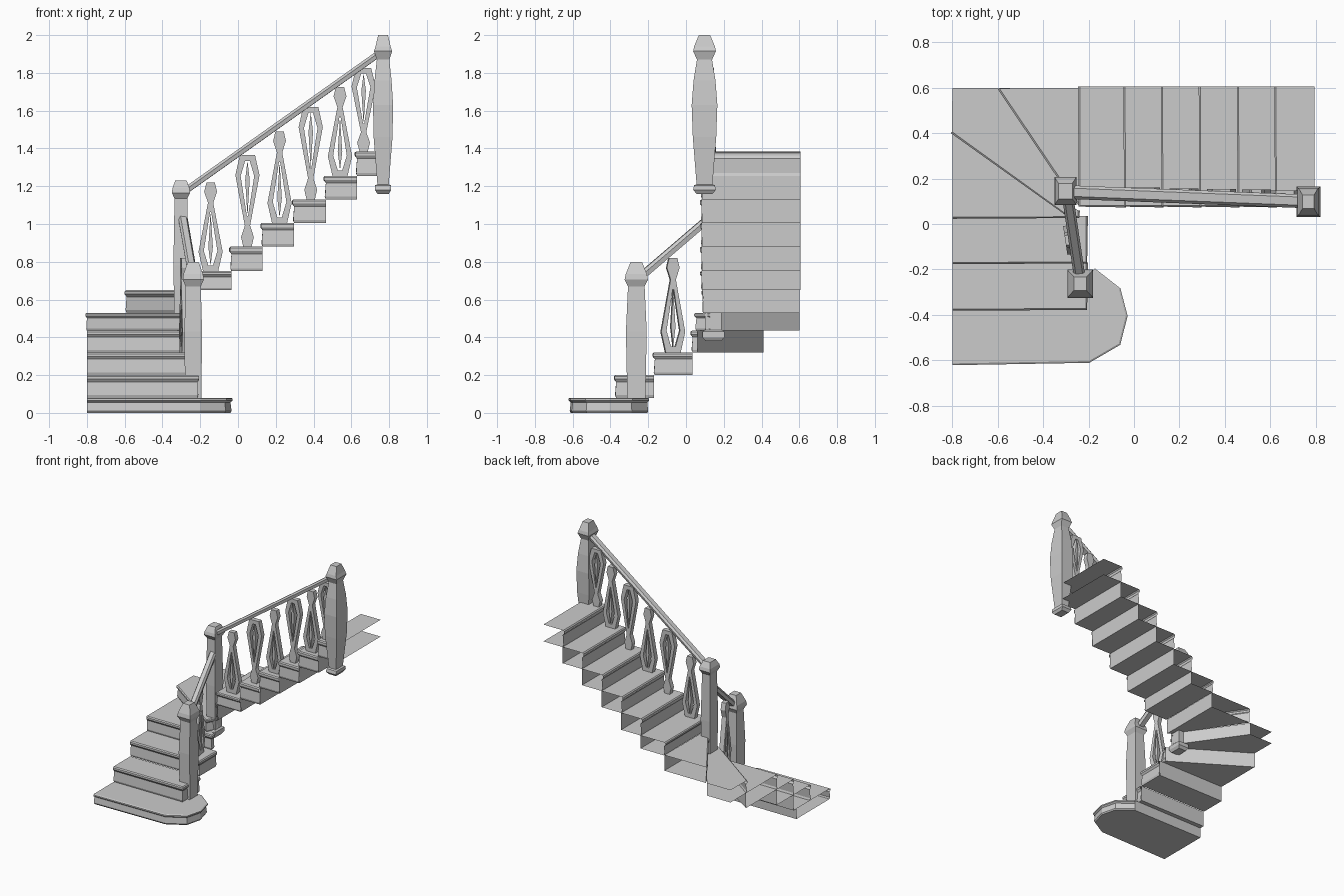
import bpy, bmesh
from mathutils import Vector, Matrix

if "Cube" in bpy.data.objects:
    bpy.data.objects.remove(bpy.data.objects["Cube"])


def finish(name, bm):
    bmesh.ops.remove_doubles(bm, verts=bm.verts, dist=1e-5)
    me = bpy.data.meshes.new(name)
    bm.to_mesh(me)
    bm.free()
    ob = bpy.data.objects.new(name, me)
    bpy.context.collection.objects.link(ob)
    return ob


def step(name, shown, hidden, z0, z1, back=True):
    """Hollow step: 'shown' is the moulded outline (riser, inner side), 'hidden' the back points."""
    pts = [Vector(p) for p in shown]
    normals = [Vector((b.y - a.y, a.x - b.x)).normalized() for a, b in zip(pts, pts[1:])]
    out = []
    for i in range(len(pts)):
        n = normals[max(i - 1, 0)] + normals[min(i, len(normals) - 1)]
        out.append(n.normalized())
    bm = bmesh.new()
    h = z1 - z0
    rings = []
    for t, d in ((0, 0), (.12, .006), (.7, .0), (.82, .012), (.94, .012), (1, .004)):
        rings.append([bm.verts.new((*(p + n * d), z0 + t * h)) for p, n in zip(pts, out)])
    for lo, hi in zip(rings, rings[1:]):
        for i in range(len(pts) - 1):
            bm.faces.new((lo[i], lo[i + 1], hi[i + 1], hi[i]))
    lo = [bm.verts.new((*p, z0)) for p in hidden]
    hi = [bm.verts.new((*p, z1)) for p in hidden]
    bm.faces.new(rings[-1] + hi)
    bm.faces.new((rings[0] + lo)[::-1])
    if back:
        bm.faces.new((rings[0][-1], lo[0], hi[0], rings[-1][-1]))
    return finish(name, bm)


def square_post(name, x, y, z0, profile, sx=1, sy=1):
    """Four-sided turned post from (z, half width x, half width y) rings."""
    bm = bmesh.new()
    rings = [[bm.verts.new((x + i * a * sx, y + j * b * sy, z0 + z))
              for i, j in ((-1, -1), (1, -1), (1, 1), (-1, 1))] for z, a, b in profile]
    for lo, hi in zip(rings, rings[1:]):
        for i in range(4):
            k = (i + 1) % 4
            bm.faces.new((lo[i], lo[k], hi[k], hi[i]))
    bm.faces.new(rings[0][::-1])
    bm.faces.new(rings[-1])
    return finish(name, bm)


def rail(name, a, b, w, h):
    """Handrail with a bevelled top between two points."""
    a, b = Vector(a), Vector(b)
    side = (b - a).cross(Vector((0, 0, 1))).normalized()
    up = side.cross(b - a).normalized()
    bm = bmesh.new()
    sec = ((-.4, -.5), (.4, -.5), (.5, .1), (.3, .5), (-.3, .5), (-.5, .1))
    r = [[bm.verts.new(p + side * u * w + up * v * h) for u, v in sec] for p in (a, b)]
    for i in range(6):
        k = (i + 1) % 6
        bm.faces.new((r[0][i], r[0][k], r[1][k], r[1][i]))
    bm.faces.new(r[0][::-1])
    bm.faces.new(r[1])
    return finish(name, bm)


def baluster(name, loc, height, flip=False, turn=0):
    """Flat pierced baluster: open diamond frame, slim centre spindle and knob."""
    bm = bmesh.new()
    d = .018

    def slab(loop):
        f = [bm.verts.new((x, -d, z)) for x, z in loop]
        g = [bm.verts.new((x, d, z)) for x, z in loop]
        bm.faces.new(f)
        bm.faces.new(g[::-1])
        for i in range(len(f)):
            k = (i + 1) % len(f)
            bm.faces.new((f[k], f[i], g[i], g[k]))

    outer = [(.04, 0), (.064, .105), (.014, .37)]
    inner = [(.012, .03), (.036, .11), (.003, .32)]
    for s in (-1, 1):
        for i in range(2):
            slab([(s * x, z) for x, z in (outer[i], outer[i + 1], inner[i + 1], inner[i])])
    slab([(-.04, 0), (.04, 0), (.012, .03), (-.012, .03)])
    slab([(-.003, .32), (.003, .32), (.014, .37), (-.014, .37)])
    slab([(0, .03), (.012, .13), (0, .32), (-.012, .13)])
    slab([(-.014, .37), (.014, .37), (.034, .43), (.022, .48), (-.022, .48), (-.034, .43)])
    bmesh.ops.scale(bm, verts=bm.verts, vec=(1, 1, height / .48))
    if flip:
        for v in bm.verts:
            v.co.z = height - v.co.z
    bmesh.ops.rotate(bm, verts=bm.verts, cent=(0, 0, 0), matrix=Matrix.Rotation(turn, 3, 'Z'))
    bmesh.ops.translate(bm, verts=bm.verts, vec=loc)
    bmesh.ops.recalc_face_normals(bm, faces=bm.faces)
    return finish(name, bm)


L, N = -.80, -.215          # outer wall and inner edge of the lower flight
Z = [0, .08, .20, .32, .435, .53, .65, .75, .88, 1.005, 1.13, 1.255, 1.385]

# Bottom step with rounded end
step("bottom_step", [(L, -.61), (-.2, -.6), (-.07, -.525), (-.04, -.405), (-.07, -.29), (-.18, -.205)],
     [(L, -.205)], Z[0], Z[1])

# Lower straight steps
for i, (y0, y1) in enumerate(((-.37, -.17), (-.165, .035)), 2):
    step(f"lower_step_{i}", [(L, y0), (N, y0), (N, y1)], [(L, y1)], Z[i - 1], Z[i])

# Winding corner steps
step("winder_step_4", [(L, .035), (-.25, .035), (-.25, .06)], [(L, .41)], Z[3], Z[4])
step("winder_step_5", [(L, .41), (-.31, .055), (-.27, .13)], [(-.6, .6), (L, .6)], Z[4], Z[5])
step("winder_step_6", [(-.59, .6), (-.3, .17), (-.235, .09)], [(-.235, .6)], Z[5], Z[6])

# Upper straight steps, the last one open behind
X = [-.235, -.035, .13, .297, .465, .63, .795]
for i in range(6):
    step(f"upper_step_{i + 7}", [(X[i], .605), (X[i], .085), (X[i + 1], .085)],
         [(X[i + 1], .605)], Z[i + 6], Z[i + 7], back=i < 5)

# Newel posts
top = [(.71, .033, .04), (.755, .048, .06), (.78, .04, .055), (.84, .026, .03)]
square_post("upper_newel_post", .768, .098, 1.16,
            [(0, .03, .042), (.02, .043, .06), (.045, .042, .055), (.05, .03, .042),
             (.3, .05, .062), (.47, .053, .068), (.6, .045, .058)] + top)
square_post("lower_newel_post", -.237, -.263, .08,
            [(0, .043, .048), (.35, .047, .055), (.59, .04, .044), (.625, .056, .062),
             (.655, .052, .056), (.72, .028, .03)])
square_post("corner_newel_post", -.302, .145, .38,
            [(0, .032, .042), (.02, .045, .058), (.05, .045, .058), (.06, .034, .042),
             (.4, .04, .05), (.755, .034, .042), (.785, .048, .062), (.81, .045, .056), (.85, .03, .034)])

# Handrails
rail("lower_handrail", (-.24, -.23, .73), (-.292, .12, 1.03), .05, .04)
rail("upper_handrail", (-.28, .14, 1.175), (.75, .1, 1.905), .06, .034)

# Balusters, alternately upright and inverted
for i, (x, h) in enumerate(((-.145, .47), (.05, .485), (.22, .485), (.385, .49), (.54, .47), (.665, .44))):
    baluster(f"upper_baluster_{i + 1}", (x, .145 - i * .003, Z[i + 7]), h, flip=i % 2 == 1)
baluster("lower_baluster", (-.285, -.07, Z[3]), .5, turn=1.72)
